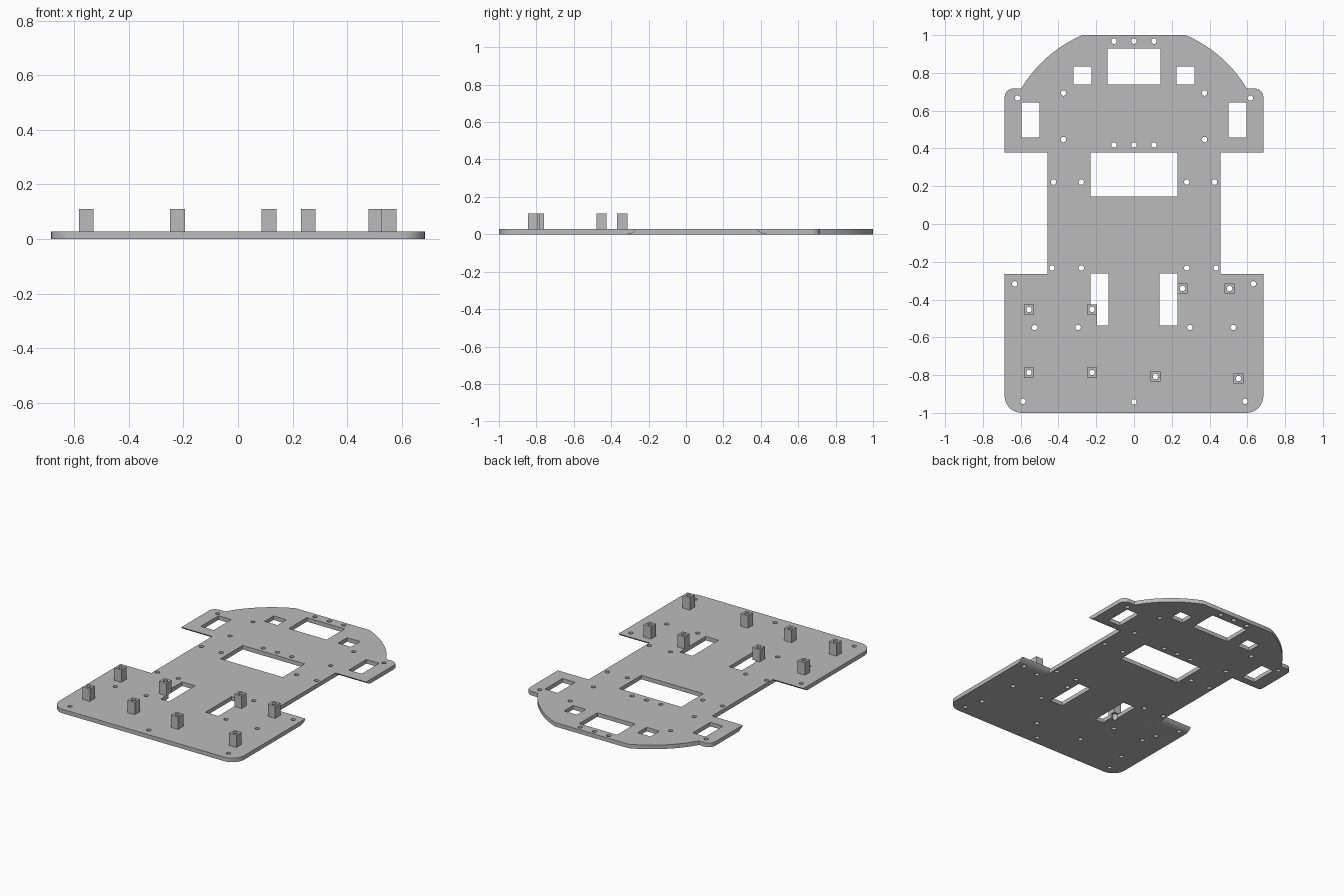
import bpy, bmesh
from math import sin, cos, asin, atan2, pi, radians

cube = bpy.data.objects.get("Cube")
if cube:
    bpy.data.objects.remove(cube, do_unlink=True)

THICK, TOP = 0.027, 0.11
WING, BODY, REAR_EDGE, FRONT_EDGE = 0.685, 0.457, -0.264, 0.378

grey = bpy.data.materials.new("plain grey")
grey.use_nodes = True
grey.diffuse_color = (0.5, 0.5, 0.5, 1)
grey.node_tree.nodes["Principled BSDF"].inputs["Base Color"].default_value = (0.5, 0.5, 0.5, 1)


def arc(cx, cy, r, a, b, n):
    return [(cx + r * cos(a + (b - a) * i / n), cy + r * sin(a + (b - a) * i / n))
            for i in range(n + 1)]


def rect(x0, x1, y0, y1):
    return [(x0, y0), (x1, y0), (x1, y1), (x0, y1)]


def flip(points):
    return [(-x, y) for x, y in reversed(points)]


def prisms(name, outlines, low, high, along_x=False):
    """Extrude closed outlines from low to high, along z or along x."""
    bm = bmesh.new()
    for pts in outlines:
        rings = [[bm.verts.new((h, *p) if along_x else (*p, h)) for p in pts]
                 for h in (low, high)]
        bm.faces.new(rings[0])
        bm.faces.new(rings[1])
        for i in range(len(pts)):
            j = (i + 1) % len(pts)
            bm.faces.new((rings[0][i], rings[0][j], rings[1][j], rings[1][i]))
    bmesh.ops.recalc_face_normals(bm, faces=bm.faces)
    mesh = bpy.data.meshes.new(name)
    bm.to_mesh(mesh)
    bm.free()
    obj = bpy.data.objects.new(name, mesh)
    bpy.context.collection.objects.link(obj)
    mesh.materials.append(grey)
    return obj


def cut(obj, cutters):
    for c in cutters:
        mod = obj.modifiers.new("cut", 'BOOLEAN')
        mod.operation, mod.solver, mod.object = 'DIFFERENCE', 'EXACT', c
    bpy.context.view_layer.update()
    done = bpy.data.meshes.new_from_object(
        obj.evaluated_get(bpy.context.evaluated_depsgraph_get()))
    obj.modifiers.clear()
    obj.data = done


# Plate outline, right-hand half mirrored
nose_y, nose_r = 0.36, 0.696
start = atan2(0.717 - nose_y, 0.598)
end = asin((1 - nose_y) / nose_r)
half = (arc(WING - 0.09, -0.91, 0.09, -pi / 2, 0, 8)
        + [(WING, REAR_EDGE), (BODY, REAR_EDGE), (BODY, FRONT_EDGE), (WING, FRONT_EDGE)]
        + arc(WING - 0.045, 0.672, 0.045, 0, pi / 2, 6)
        + arc(0, nose_y, nose_r, start, end, 14))
plate = prisms("base_plate", [half + flip(half)], 0, THICK)

# Windows and slots
windows = [rect(-0.14, 0.14, 0.738, 0.929), rect(-0.23, 0.23, 0.145, FRONT_EDGE),
           rect(0.135, 0.23, -0.537, -0.262)]
for r in (rect(0.225, 0.32, 0.738, 0.833), rect(0.5, 0.595, 0.458, 0.643)):
    windows += [r, flip(r)]
windows.append([(-0.23, -0.262), (-0.23, -0.455), (-0.196, -0.455),
                (-0.196, -0.537), (-0.135, -0.537), (-0.135, -0.262)])

# Screw holes, mirrored pairs then centre ones
paired = [(0.106, 0.968), (0.616, 0.667), (0.373, 0.693), (0.373, 0.447),
          (0.106, 0.418), (0.426, 0.222), (0.279, 0.222), (0.434, -0.233),
          (0.279, -0.233), (0.632, -0.317), (0.526, -0.548), (0.296, -0.548),
          (0.588, -0.939)]
centres = [(s * x, y) for x, y in paired for s in (-1, 1)]
centres += [(0, 0.968), (0, 0.418), (0, -0.942)]
posts = [(-0.556, -0.452), (-0.222, -0.452), (-0.556, -0.786), (-0.222, -0.786),
         (0.257, -0.341), (0.506, -0.341), (0.114, -0.807), (0.553, -0.818)]


def hole(x, y):
    return arc(x, y, 0.0145, 0, 2 * pi, 20)[:-1]


window_cutter = prisms("window_cutter", windows, -0.1, 0.1)
hole_cutter = prisms("hole_cutter", [hole(*c) for c in centres + posts], -0.1, 0.2)

# Rounded undersides on the inner edges of the wings
R = 0.07
sweep = asin(((2 * R * THICK - THICK ** 2) ** 0.5) / R)
run = R * sin(sweep)
rear = arc(REAR_EDGE - run, R, R, -pi / 2, -pi / 2 + sweep, 8)
rear += [(REAR_EDGE + 0.03, THICK), (REAR_EDGE + 0.03, -0.03), (REAR_EDGE - run, -0.03)]
shift = REAR_EDGE + FRONT_EDGE
front = [(shift - y, z) for y, z in rear]
edge_cutters = [prisms("edge_cutter", [rear, front], *span, along_x=True)
                for span in ((BODY, 0.8), (-0.8, -BODY))]

cut(plate, [window_cutter, hole_cutter] + edge_cutters)

# Hollow square standoffs
objects = [plate]
for i, (x, y) in enumerate(posts):
    s = 0.027
    post = prisms(f"standoff_{i + 1}", [rect(x - s, x + s, y - s, y + s)], THICK, TOP)
    cut(post, [hole_cutter])
    objects.append(post)

for c in [window_cutter, hole_cutter] + edge_cutters:
    bpy.data.objects.remove(c, do_unlink=True)

# Smooth the rounded walls, keep real edges sharp
bpy.ops.object.select_all(action='DESELECT')
for o in objects:
    o.select_set(True)
bpy.context.view_layer.objects.active = plate
bpy.ops.object.shade_smooth_by_angle(angle=radians(25))
